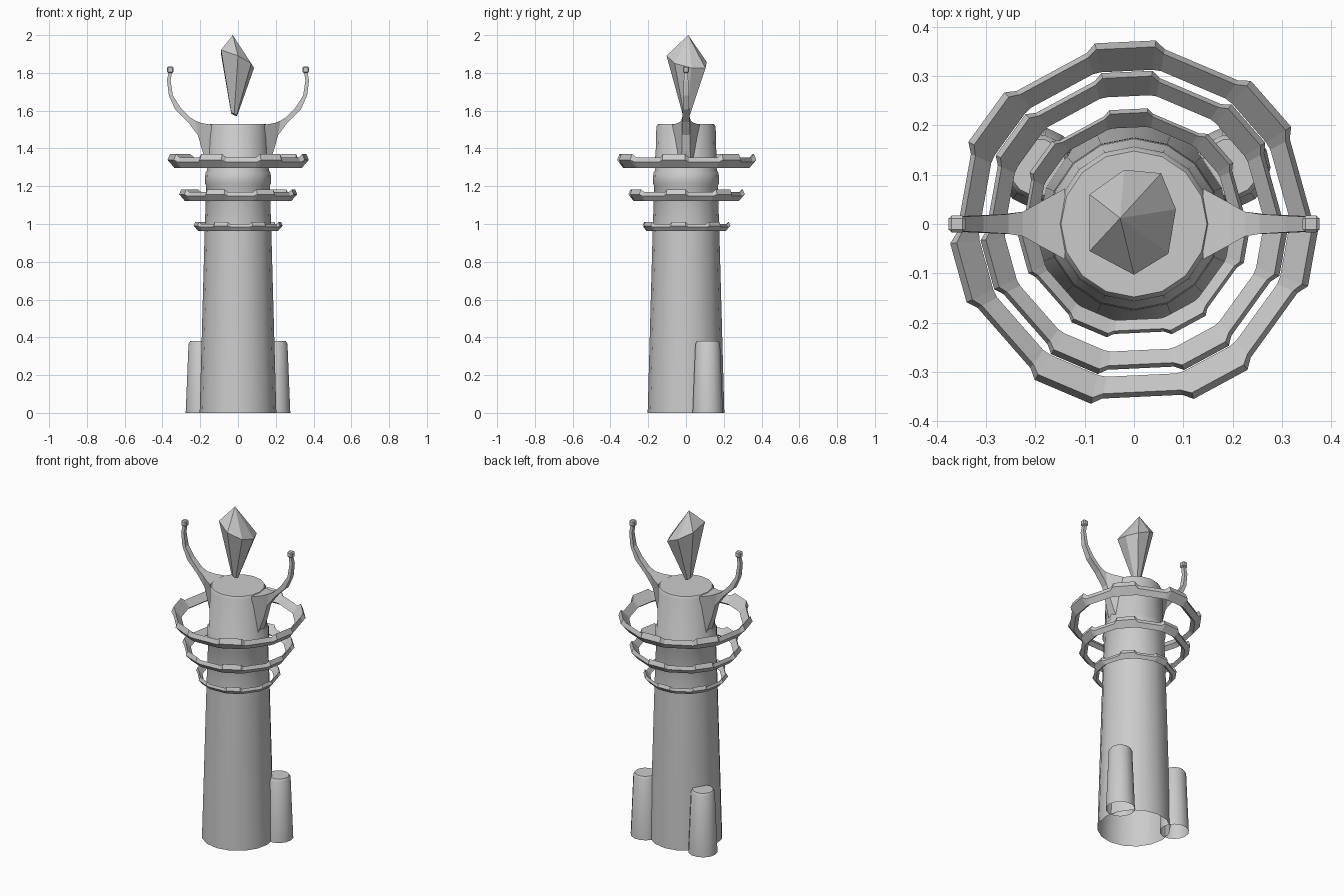
import bpy, bmesh, math

if "Cube" in bpy.data.objects:
    bpy.data.objects.remove(bpy.data.objects["Cube"])

stone = bpy.data.materials.new("light grey stone")
stone.diffuse_color = (0.6, 0.6, 0.6, 1)
stone.use_nodes = True
stone.node_tree.nodes["Principled BSDF"].inputs["Base Color"].default_value = stone.diffuse_color


def make(name, bm, smooth=None):
    """Turn a bmesh into an object with outward normals."""
    bmesh.ops.recalc_face_normals(bm, faces=bm.faces[:])
    mesh = bpy.data.meshes.new(name)
    bm.to_mesh(mesh)
    bm.free()
    mesh.materials.append(stone)
    ob = bpy.data.objects.new(name, mesh)
    bpy.context.collection.objects.link(ob)
    if smooth:
        bpy.context.view_layer.objects.active = ob
        ob.select_set(True)
        bpy.ops.object.shade_smooth_by_angle(angle=math.radians(smooth))
        ob.select_set(False)
    return ob


def loft(bm, rows, closed=False, caps=(False, False)):
    """Skin a list of point loops with quads, optionally joined end to end."""
    loops = [[bm.verts.new(p) for p in row] for row in rows]
    n = len(loops[0])
    pairs = list(zip(loops, loops[1:])) + ([(loops[-1], loops[0])] if closed else [])
    for a, b in pairs:
        for i in range(n):
            j = (i + 1) % n
            bm.faces.new((a[i], a[j], b[j], b[i]))
    for loop, cap in zip((loops[0], loops[-1]), caps):
        if cap:
            bm.faces.new(loop)
    return loops


def turned(name, profile, sides, x=0, y=0):
    """Round shaft from (radius, height) points, open below, capped above."""
    bm = bmesh.new()
    loft(bm, [[(x + r * math.cos(math.tau * i / sides),
                y + r * math.sin(math.tau * i / sides), z) for i in range(sides)]
              for r, z in profile], caps=(False, True))
    return make(name, bm, 35)


# Tapered tower with a slim collar and a chamfered top
turned("tower", [(0.203, 0), (0.176, 0.98), (0.168, 1.20), (0.175, 1.215),
                 (0.173, 1.27), (0.163, 1.285), (0.157, 1.515), (0.148, 1.53)], 16)

# Two buttress posts at the back
for side, label in ((-1, "left"), (1, "right")):
    turned(label + "_post", [(0.082, 0), (0.067, 0.365), (0.058, 0.38)], 14,
           side * 0.195, 0.115)


# Floating rings: a dished band whose rim rises in seven tabs
def ring(name, scale, base):
    rows = []
    for k in range(7):
        centre = 92.7 - k * 360 / 7
        for off, tab in ((12.7, 0), (9.5, 1), (-9.5, 1), (-12.7, 0)):
            a = math.radians(centre + off)
            section = ((0.315, 0.018), (0.338, 0.0), (0.360 + 0.015 * tab, 0.03 + 0.012 * tab),
                       (0.350 + 0.012 * tab, 0.056 + 0.018 * tab))
            rows.append([(scale * r * math.cos(a), scale * r * math.sin(a), base + scale * z)
                         for r, z in section])
    bm = bmesh.new()
    loft(bm, rows, closed=True)
    make(name, bm)


ring("upper_ring", 1.0, 1.297)
ring("middle_ring", 0.835, 1.122)
ring("lower_ring", 0.63, 0.964)

# Curved horns: (top x, z), (underside x, z), half widths of top and underside
HORN = [((0.14, 1.525), (0.155, 1.29), 0.072, 0.03),
        ((0.195, 1.535), (0.19, 1.39), 0.042, 0.022),
        ((0.225, 1.547), (0.212, 1.47), 0.025, 0.02),
        ((0.255, 1.565), (0.265, 1.54), 0.02, 0.02),
        ((0.305, 1.617), (0.332, 1.605), 0.017, 0.017),
        ((0.345, 1.68), (0.366, 1.68), 0.015, 0.015),
        ((0.357, 1.76), (0.376, 1.76), 0.012, 0.012),
        ((0.350, 1.80), (0.366, 1.81), 0.010, 0.010)]
for s, label in ((-1, "left"), (1, "right")):
    bm = bmesh.new()
    loft(bm, [[(s * t[0], -wt, t[1]), (s * t[0], wt, t[1]), (s * u[0], wu, u[1]), (s * u[0], -wu, u[1])]
              for t, u, wt, wu in HORN], caps=(True, True))
    make(label + "_horn", bm)
    # Small knob on the horn tip
    bm = bmesh.new()
    bmesh.ops.create_cube(bm, size=0.034)
    bmesh.ops.bevel(bm, geom=bm.edges[:], offset=0.006, segments=1, affect='EDGES')
    bmesh.ops.translate(bm, verts=bm.verts[:], vec=(s * 0.359, 0, 1.817))
    make(label + "_horn_knob", bm)

# Floating crystal: seven-sided tilted waist, pointed top, small blunt foot
WAIST = [(-0.09, 0.06), (-0.02, 0.11), (0.055, 0.103), (0.085, 0.03),
         (0.07, -0.06), (0.0, -0.103), (-0.09, -0.055)]
bm = bmesh.new()
foot = [(-0.02 + 0.18 * x, 0.18 * y, 1.58 - 0.08 * x - 0.04 * y) for x, y in WAIST]
waist = [(x, y, 1.87 - 0.45 * x - 0.2 * y) for x, y in WAIST]
rim = loft(bm, [foot, waist], caps=(True, False))[-1]
tip = bm.verts.new((-0.028, 0.012, 2.0))
for i in range(7):
    bm.faces.new((rim[i], rim[(i + 1) % 7], tip))
make("crystal", bm)
